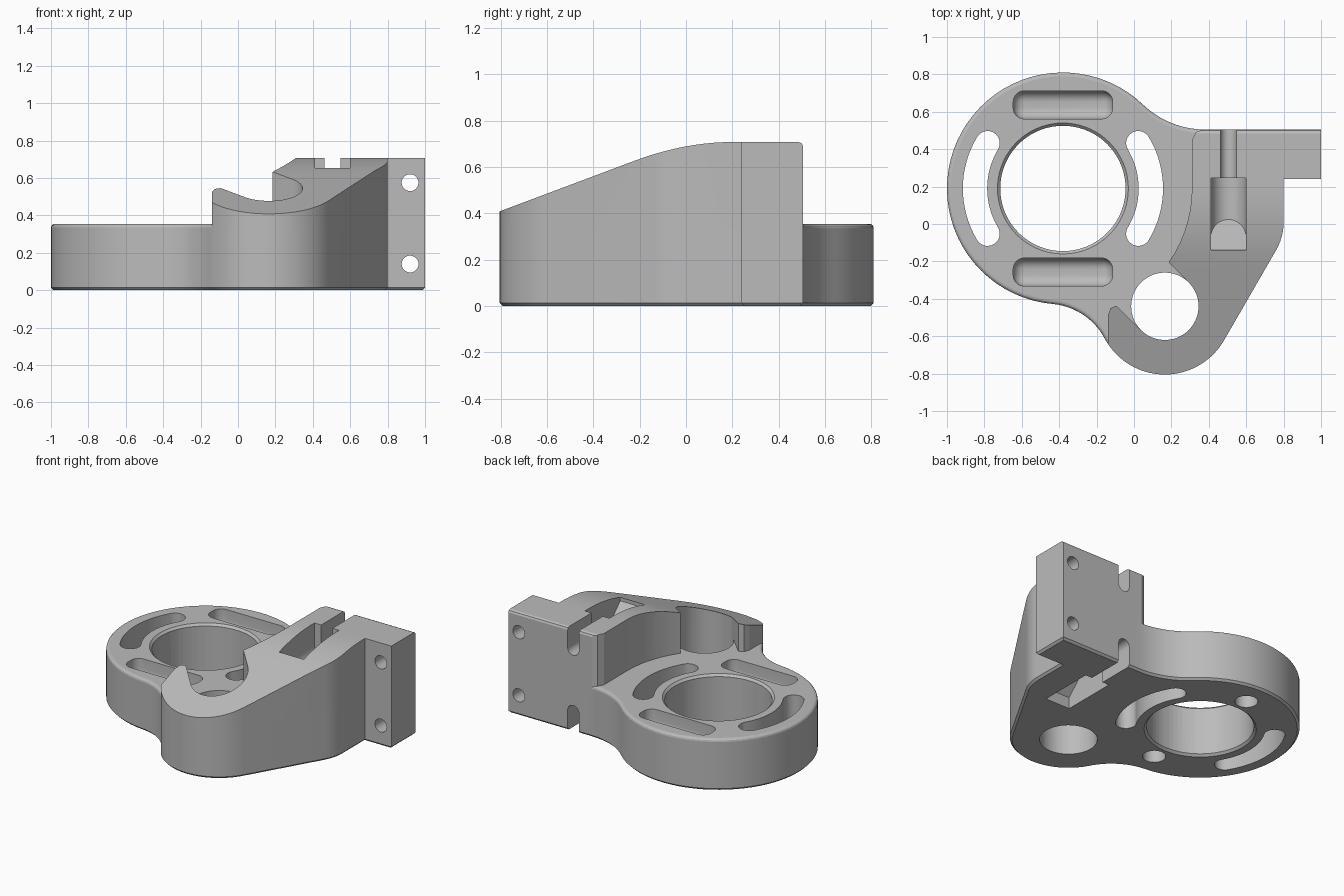
import bpy, bmesh, math
from mathutils import Vector

old = bpy.data.objects.get("Cube")
if old:
    bpy.data.objects.remove(old, do_unlink=True)

grey = bpy.data.materials.new("plain_grey")
grey.use_nodes = True
grey.diffuse_color = (0.5, 0.5, 0.5, 1)
grey.node_tree.nodes["Principled BSDF"].inputs["Base Color"].default_value = (0.5, 0.5, 0.5, 1)

TOP, LOW = 0.708, 0.355           # tall block and plate heights
BIG, SMALL = Vector((-0.38, 0.19)), Vector((0.165, -0.44))
R_BIG, R_SMALL = 0.62, 0.365


def arc(c, r, a, b, step=5):
    n = max(2, math.ceil(abs(b - a) / step))
    angles = [math.radians(a + (b - a) * i / n) for i in range(n + 1)]
    return [(c[0] + r * math.cos(t), c[1] + r * math.sin(t)) for t in angles]


def direction(a, b):
    return math.degrees(math.atan2(b[1] - a[1], b[0] - a[0]))


def to_object(name, bm):
    bmesh.ops.recalc_face_normals(bm, faces=bm.faces)
    mesh = bpy.data.meshes.new(name)
    bm.to_mesh(mesh)
    bm.free()
    mesh.materials.append(grey)
    obj = bpy.data.objects.new(name, mesh)
    bpy.context.collection.objects.link(obj)
    return obj


def prism(name, pts, lo, hi, axis="z", bottom=0, top=0):
    """Extrude a profile along an axis, with optional rims."""
    place = {"z": lambda p, h: (p[0], p[1], h),
             "x": lambda p, h: (h, p[0], p[1]),
             "y": lambda p, h: (p[0], h, p[1])}[axis]
    clean = [p for i, p in enumerate(pts) if math.dist(p, pts[i - 1]) > 0.001]
    bm = bmesh.new()
    a = [bm.verts.new(place(p, lo)) for p in clean]
    b = [bm.verts.new(place(p, hi)) for p in clean]
    bm.faces.new(a)
    bm.faces.new(b)
    n = len(a)
    for i in range(n):
        bm.faces.new((a[i], a[(i + 1) % n], b[(i + 1) % n], b[i]))
    bmesh.ops.recalc_face_normals(bm, faces=bm.faces)
    for level, size, segs in ((lo, bottom, 1), (hi, top, 3)):
        if size:
            rim = [e for e in bm.edges if all(abs(v.co.z - level) < 1e-5 for v in e.verts)]
            bmesh.ops.bevel(bm, geom=rim, offset=size, segments=segs, profile=0.5, affect="EDGES")
    return to_object(name, bm)


def cone(name, c, r1, r2, lo, hi):
    bm = bmesh.new()
    bmesh.ops.create_cone(bm, cap_ends=True, segments=72, radius1=r1, radius2=r2, depth=hi - lo)
    bmesh.ops.translate(bm, verts=bm.verts, vec=(c[0], c[1], (lo + hi) / 2))
    return to_object(name, bm)


def cut(target, cutters):
    bpy.context.view_layer.objects.active = target
    for c in cutters:
        mod = target.modifiers.new("cut", "BOOLEAN")
        mod.operation, mod.solver, mod.object = "DIFFERENCE", "EXACT", c
        bpy.ops.object.modifier_apply(modifier=mod.name)


# Outer contour: ring, hook, slanted side and mounting tab joined by tangent arcs
blend = 0.35
d = (SMALL - BIG).length
u = (SMALL - BIG) / d
p, q = R_BIG + blend, R_SMALL + blend
along = (p * p - q * q + d * d) / (2 * d)
neck = BIG + u * along + Vector((u.y, -u.x)) * math.sqrt(p * p - along * along)
shoulder = Vector((0.38, 0.985))
outline = [(1, 0.24), (1, 0.505)]
outline += arc(shoulder, 0.48, -90, direction(shoulder, BIG))
outline += arc(BIG, R_BIG, direction(BIG, shoulder), direction(BIG, neck) + 360)
outline += arc(neck, blend, direction(neck, BIG), direction(neck, SMALL))
outline += arc(SMALL, R_SMALL, direction(SMALL, neck) + 360, 330 + 0)
outline += arc((0.5, 0.01), 0.3, -30, 0) + [(0.8, 0.24)]

base = prism("ring_plate", outline, 0, LOW, bottom=0.014, top=0.02)
arm = prism("hook_block", outline, 0, 0.8, bottom=0.014)

# Clearance around the ring
clear = [(0.365, 1), (0.365, 0.505), (0.33, 0.49), (0.31, 0.45)]
clear += arc(BIG, 0.69, 0, -65)
clear += [(-0.125, -0.45), (-0.14, -0.49), (-0.14, -0.9), (-1.2, -0.9), (-1.2, 1)]
ring_clear = prism("ring_clearance", clear, -1, 2)

# Open mouth of the hook
mouth = arc(SMALL, 0.18, -135, 45)
mouth += [(mouth[-1][0] - 0.3, mouth[-1][1] + 0.3), (mouth[0][0] - 0.3, mouth[0][1] + 0.3)]
hook_mouth = prism("hook_mouth", mouth, -1, 2)

# Sloping top that eases into the flat
crown = [(-1.2, 0.26), (-0.22, 0.6275)]
for i in range(1, 11):
    t = 0.43 * i / 10
    crown.append((-0.22 + t, 0.6275 + 0.375 * (t - t * t / 0.86)))
crown += [(0.485, TOP), (0.499, 0.702), (0.506, 0.688), (0.7, 0.688), (0.7, 1.5), (-1.2, 1.5)]
slope = prism("slope", crown, -2, 2, "x")

# Screw access pockets and notches, above and mirrored below
access = []
for flip in (False, True):
    def side(pts):
        return [(x, TOP - z) for x, z in pts] if flip else pts

    def trough(r, z):
        return side(arc((0.505, z), r, 180, 360, 9) + [(0.505 + r, 1), (0.505 - r, 1)])

    pocket = prism("access_pocket", trough(0.094, 0.56), -0.14, 0.245, "y")
    ramp = prism("ramp", side([(0.05, 0.44), (-0.2, 0.69), (-0.2, 0.44)]), 0.3, 0.7, "x")
    cut(pocket, [ramp])
    bpy.data.objects.remove(ramp, do_unlink=True)
    access += [pocket, prism("notch", trough(0.043, 0.57), 0.2, 0.6, "y")]

# Tab screw holes
tab_holes = [prism("tab_hole", arc((0.92, z), 0.045, 0, 360, 10), 0, 0.8, "y")
             for z in (0.14, 0.575)]

# Bores with chamfered rims
holes = [cone("main_bore", BIG, 0.335, 0.335, -1, 1),
         cone("main_rim", BIG, 0.33, 0.36, LOW - 0.02, LOW + 0.01),
         cone("main_rim_under", BIG, 0.36, 0.33, -0.01, 0.02),
         prism("hook_bore", arc(SMALL, 0.18, -135, 225), -1, 1)]

# Curved through slots left and right of the main bore
for mid in (0, 180):
    ends = [(BIG.x + 0.47 * math.cos(math.radians(mid + s)),
             BIG.y + 0.47 * math.sin(math.radians(mid + s))) for s in (-31, 31)]
    pts = arc(BIG, 0.535, mid - 31, mid + 31, 4)
    pts += arc(ends[1], 0.065, mid + 31, mid + 211, 10)
    pts += arc(BIG, 0.405, mid + 31, mid - 31, 4)
    pts += arc(ends[0], 0.065, mid + 149, mid + 329, 10)
    holes.append(prism("curved_slot", pts, -1, 1))

# Rounded blind pockets on top, blind round holes underneath
for s in (-1, 1):
    c = (BIG.x, BIG.y + s * 0.447)
    bm = bmesh.new()
    bmesh.ops.create_cube(bm, size=1)
    bmesh.ops.scale(bm, verts=bm.verts, vec=(0.532, 0.15, 0.4))
    bmesh.ops.bevel(bm, geom=bm.edges[:], offset=0.06, segments=8, profile=0.5, affect="EDGES")
    bmesh.ops.translate(bm, verts=bm.verts, vec=(c[0], c[1], 0.425))
    holes.append(to_object("long_pocket", bm))
    holes.append(cone("blind_hole", c, 0.072, 0.072, -0.1, 0.12))

cut(base, holes + access + tab_holes)
cut(arm, [ring_clear, hook_mouth, slope] + access + tab_holes)
for c in [ring_clear, hook_mouth, slope] + holes + access + tab_holes:
    bpy.data.objects.remove(c, do_unlink=True)

# Smooth curved walls, crisp edges
for obj in (base, arm):
    bpy.ops.object.select_all(action="DESELECT")
    obj.select_set(True)
    bpy.context.view_layer.objects.active = obj
    bpy.ops.object.shade_smooth_by_angle(angle=math.radians(14))
